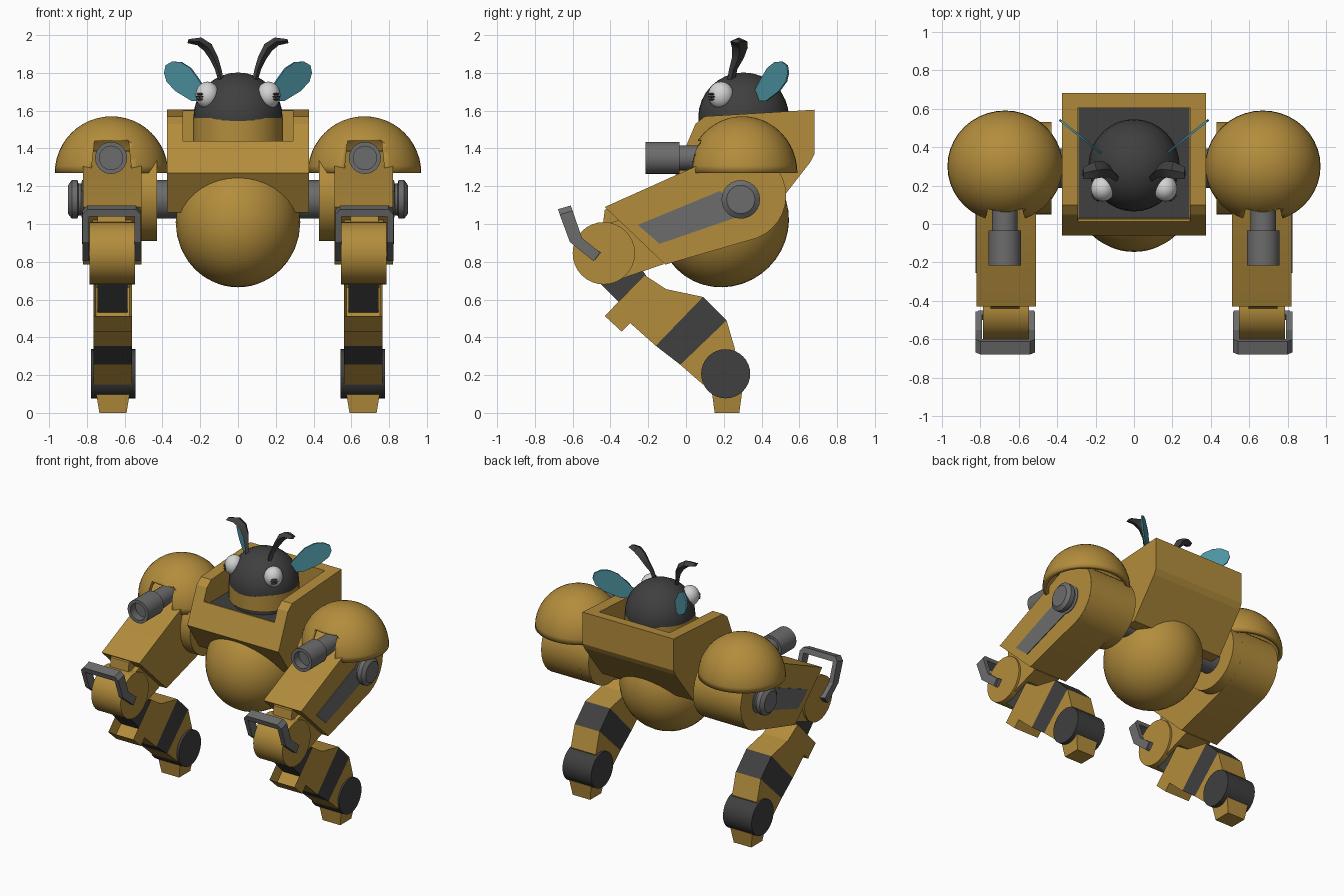
import bpy, bmesh, math
from mathutils import Vector, Matrix

if "Cube" in bpy.data.objects:
    bpy.data.objects.remove(bpy.data.objects["Cube"])


def material(name, rgb):
    m = bpy.data.materials.new(name)
    m.diffuse_color = (*rgb, 1)
    m.use_nodes = True
    m.node_tree.nodes["Principled BSDF"].inputs["Base Color"].default_value = m.diffuse_color
    return m


YELLOW = material("mustard yellow", (0.45, 0.265, 0.045))
DARK = material("charcoal", (0.05, 0.05, 0.05))
GRAY = material("mid gray", (0.15, 0.15, 0.15))
TEAL = material("teal", (0.075, 0.30, 0.37))
WHITE = material("pale gray", (0.65, 0.65, 0.65))


def finish(name, bm, mat, smooth=True):
    bmesh.ops.recalc_face_normals(bm, faces=bm.faces)
    me = bpy.data.meshes.new(name)
    bm.to_mesh(me)
    bm.free()
    ob = bpy.data.objects.new(name, me)
    bpy.context.collection.objects.link(ob)
    if mat:
        me.materials.append(mat)
    if smooth:
        bpy.ops.object.select_all(action='DESELECT')
        bpy.context.view_layer.objects.active = ob
        ob.select_set(True)
        bpy.ops.object.shade_smooth_by_angle(angle=math.radians(35))
    return ob


def prism(name, pts, x0, x1, mat, smooth=False, inset_edge=None):
    """Extrude a (y, z) outline from x0 to x1; optionally hollow one side face."""
    bm = bmesh.new()
    a = [bm.verts.new((x0, y, z)) for y, z in pts]
    b = [bm.verts.new((x1, y, z)) for y, z in pts]
    n = len(pts)
    bm.faces.new(a)
    bm.faces.new(b[::-1])
    sides = [bm.faces.new((a[i], a[(i + 1) % n], b[(i + 1) % n], b[i])) for i in range(n)]
    bmesh.ops.recalc_face_normals(bm, faces=bm.faces)
    if inset_edge is not None:
        f = sides[inset_edge]
        bmesh.ops.inset_individual(bm, faces=[f], thickness=0.02)
        bmesh.ops.translate(bm, verts=f.verts, vec=-f.normal * 0.08)
    return finish(name, bm, mat, smooth)


def lathe(name, profile, origin, axis, mat, seg=32):
    """Closed solid of revolution from (radius, distance) pairs along an axis."""
    bm = bmesh.new()
    rot = Vector((0, 0, 1)).rotation_difference(Vector(axis)).to_matrix()
    rings = []
    for r, d in profile:
        rings.append([bm.verts.new(rot @ Vector((r * math.cos(t), r * math.sin(t), d)) + Vector(origin))
                      for t in (2 * math.pi * k / seg for k in range(seg))])
    for p, q in zip(rings, rings[1:]):
        for k in range(seg):
            bm.faces.new((p[k], p[(k + 1) % seg], q[(k + 1) % seg], q[k]))
    bm.faces.new(rings[0])
    bm.faces.new(rings[-1])
    return finish(name, bm, mat)


def ball(name, center, radii, mat, tilt=None, seg=32):
    bm = bmesh.new()
    m = Matrix.Translation(center) @ (tilt or Matrix()) @ Matrix.Diagonal((*radii, 1))
    bmesh.ops.create_uvsphere(bm, u_segments=seg, v_segments=seg // 2, radius=1, matrix=m)
    return finish(name, bm, mat)


def loft(name, rings, mat):
    bm = bmesh.new()
    vs = [[bm.verts.new(p) for p in r] for r in rings]
    n = len(vs[0])
    for p, q in zip(vs, vs[1:]):
        for k in range(n):
            bm.faces.new((p[k], p[(k + 1) % n], q[(k + 1) % n], q[k]))
    bm.faces.new(vs[0])
    bm.faces.new(vs[-1])
    return finish(name, bm, mat)


def cut(ob, cutter):
    cutter.hide_render = True
    cutter.hide_viewport = True
    cutter.display_type = 'WIRE'
    mod = ob.modifiers.new("cut", 'BOOLEAN')
    mod.operation = 'DIFFERENCE'
    mod.solver = 'EXACT'
    mod.object = cutter


# Body: open-topped hull, cockpit floor, round belly
hull = prism("hull", [(-0.06, 1.27), (0.05, 1.53), (0.10, 1.57), (0.68, 1.605), (0.68, 1.37),
                      (0.66, 1.33), (0.45, 1.06), (0.08, 1.06)], -0.375, 0.375, YELLOW)
cut(hull, prism("cockpit_cutter", [(-0.2, 1.44), (0.025, 1.44), (0.03, 1.40), (0.605, 1.40),
                                   (0.605, 1.8), (-0.2, 1.8)], -0.29, 0.29, None))
prism("cockpit_floor", [(0.032, 1.398), (0.604, 1.398), (0.604, 1.406), (0.032, 1.406)], -0.289, 0.289, DARK)
ball("belly", (0, 0.2, 1.01), (0.33, 0.338, 0.352), YELLOW, Matrix.Rotation(math.radians(-45), 4, 'X'), 40)

# Head
lathe("neck", [(0.21, 0), (0.21, 0.06)], (0, 0.305, 1.39), (0, 0, 1), DARK)
lathe("collar", [(0.238, 0), (0.238, 0.12)], (0, 0.305, 1.44), (0, 0, 1), YELLOW)
ball("head", (0, 0.305, 1.565), (0.236, 0.24, 0.237), DARK)

# Rounded rear of the upper arm, joined to its straight front
AX, R = Vector((0.29, 1.15)), 0.24
arc = [(AX.x + R * math.cos(t), AX.y + R * math.sin(t))
       for t in (math.radians(110 - 180 * k / 16) for k in range(17))]
full = [(AX.x + R * math.cos(k * math.pi / 16), AX.y + R * math.sin(k * math.pi / 16)) for k in range(32)]

for s, side in ((1, "right"), (-1, "left")):
    def nm(part):
        return side + "_" + part

    def px(part, pts, x0, x1, mat, **kw):
        return prism(nm(part), pts, s * x0, s * x1, mat, **kw)

    # Eyes with slim striped pupils
    ball(nm("eye"), (s * 0.162, 0.185, 1.682), (0.063, 0.068, 0.072), WHITE, seg=24)
    for dz, w in ((-0.014, 0.022), (0, 0.027), (0.014, 0.022)):
        ball(nm("pupil"), (s * 0.202, 0.135, 1.674 + dz), (w, 0.008, 0.006), DARK,
             Matrix.Rotation(s * math.radians(42), 4, 'Z'), 12)

    # Antenna: thin stalk widening to a bent blade (x, y, z, normal angle, half thickness, half width)
    rings = []
    for x, y, z, ang, h, w in ((0.085, 0.235, 1.74, 10, 0.014, 0.02), (0.105, 0.25, 1.82, 12, 0.017, 0.022),
                               (0.128, 0.275, 1.88, 25, 0.022, 0.032), (0.160, 0.285, 1.935, 40, 0.027, 0.042),
                               (0.205, 0.280, 1.967, 62, 0.023, 0.045), (0.265, 0.265, 1.968, 75, 0.011, 0.03)):
        c, d = math.cos(math.radians(ang)) * h, math.sin(math.radians(ang)) * h
        rings.append([(s * (x + c), y, z - d), (s * x, y + w, z),
                      (s * (x - c), y, z + d), (s * x, y - w, z)])
    loft(nm("antenna"), rings, DARK)

    # Wing: thin upright paddle swept backwards
    outline = [(0.17, 1.65), (0.17, 1.71), (0.21, 1.77), (0.25, 1.825), (0.30, 1.857), (0.345, 1.86),
               (0.38, 1.84), (0.388, 1.80), (0.375, 1.755), (0.33, 1.705), (0.24, 1.65)]
    loft(nm("wing"), [[(s * (x + o), 0.36 + (x - 0.16) * 0.8 - o, z) for x, z in outline]
                      for o in (-0.004, 0.004)], TEAL)

    # Shoulder dome: hollow half sphere with a slot for the barrel
    bm = bmesh.new()
    bmesh.ops.create_uvsphere(bm, u_segments=40, v_segments=24, radius=1,
                              matrix=Matrix.Translation((s * 0.67, 0.30, 1.27)) @ Matrix.Diagonal((0.3, 0.29, 0.3, 1)))
    bmesh.ops.bisect_plane(bm, geom=bm.verts[:] + bm.edges[:] + bm.faces[:], plane_co=(0, 0, 1.271),
                           plane_no=(0, 0, -1), clear_outer=True)
    dome = finish(nm("shoulder_dome"), bm, YELLOW)
    sol = dome.modifiers.new("shell", 'SOLIDIFY')
    sol.thickness = 0.03
    cut(dome, loft(nm("slot_cutter"), [[(s * (0.67 + a), y, 1.2), (s * (0.67 - a), y, 1.2),
                                        (s * (0.67 - b), y, 1.44), (s * (0.67 + b), y, 1.44)]
                                       for y, a, b in ((-0.2, 0.115, 0.09), (0.2, 0.115, 0.09))], None))

    # Barrel: sleeve with a shallow bore, on a thinner stem
    lathe(nm("barrel"), [(0.062, 0.06), (0.062, 0), (0.085, 0), (0.085, 0.18)], (s * 0.672, -0.215, 1.35), (0, 1, 0), GRAY, 24)
    lathe(nm("barrel_stem"), [(0.066, 0), (0.066, 0.25)], (s * 0.672, -0.04, 1.35), (0, 1, 0), GRAY, 24)

    # Upper arm, shoulder drum, axle and side panel
    px("upper_arm", [(-0.43, 1.09)] + arc + [(-0.11, 0.785)], 0.51, 0.82, YELLOW, smooth=True)
    px("shoulder_drum", full, 0.43, 0.815, YELLOW, smooth=True)
    lathe(nm("axle"), [(0.102, 0), (0.102, 0.57), (0.085, 0.575), (0.085, 0.59), (0.102, 0.595), (0.102, 0.625),
                       (0.075, 0.645)], (s * 0.255, 0.29, 1.13), (s, 0, 0), GRAY, 24)
    px("arm_panel", [(-0.255, 0.995), (0.18, 1.175), (0.31, 1.05), (-0.14, 0.895)], 0.815, 0.825, GRAY)

    # Elbow drum and its link to the arm
    lathe(nm("elbow"), [(0.165, 0), (0.165, 0.24)], (s * 0.545, -0.435, 0.845), (s, 0, 0), YELLOW)
    px("elbow_link", [(-0.42, 1.00), (-0.30, 1.04), (-0.08, 0.90), (-0.12, 0.787), (-0.40, 0.69)], 0.56, 0.77, YELLOW)
    px("elbow_tab", [(-0.44, 1.0), (-0.43, 1.075), (-0.37, 1.105), (-0.30, 1.0)], 0.595, 0.745, YELLOW)

    # Hand guard: two bent side bars and a crossbar with chamfered ends
    bar = [(-0.665, 1.04), (-0.597, 1.06), (-0.55, 0.925), (-0.455, 0.85), (-0.49, 0.803), (-0.615, 0.905)]
    for x in (0.515, 0.79):
        px("guard_side", bar, x, x + 0.033, GRAY)
    px("guard_pin", [(-0.50, 0.82), (-0.47, 0.86), (-0.45, 0.85), (-0.48, 0.81)], 0.52, 0.81, GRAY)
    loft(nm("guard_bar"), [[(s * x, y + t * dy, z + t * dz) for y, z, t in
                            ((-0.665, 1.04, 0), (-0.597, 1.06, 0), (-0.597, 1.06, 1), (-0.665, 1.04, 1))]
                           for x, dy, dz in ((0.515, -0.003, 0.01), (0.54, -0.013, 0.038),
                                             (0.798, -0.013, 0.038), (0.823, -0.003, 0.01))], GRAY)

    # Forearm: wrist, hollow-ended block, dark band, lower block
    px("wrist", [(-0.47, 0.70), (-0.30, 0.86), (-0.10, 0.56), (-0.22, 0.45)], 0.585, 0.745, DARK)
    px("forearm", [(-0.43, 0.513), (-0.22, 0.73), (-0.105, 0.655), (0.09, 0.614), (-0.16, 0.355),
                   (-0.296, 0.476), (-0.34, 0.43)], 0.56, 0.765, YELLOW, inset_edge=0)
    px("forearm_band", [(-0.16, 0.355), (0.09, 0.614), (0.215, 0.49), (-0.03, 0.255)], 0.56, 0.765, DARK)
    px("lower_block", [(-0.03, 0.255), (0.215, 0.49), (0.26, 0.335), (0.21, 0.2), (0.09, 0.15)], 0.56, 0.765, YELLOW)

    # Ankle drum and tapered foot
    lathe(nm("ankle"), [(0.13, 0), (0.13, 0.235)], (s * 0.542, 0.21, 0.207), (s, 0, 0), DARK)
    loft(nm("foot"), [[(s * (0.662 + a * i), 0.217 + b * j, z) for i, j in ((1, 1), (-1, 1), (-1, -1), (1, -1))]
                      for z, a, b in ((0, 0.072, 0.065), (0.11, 0.09, 0.08))], YELLOW)
